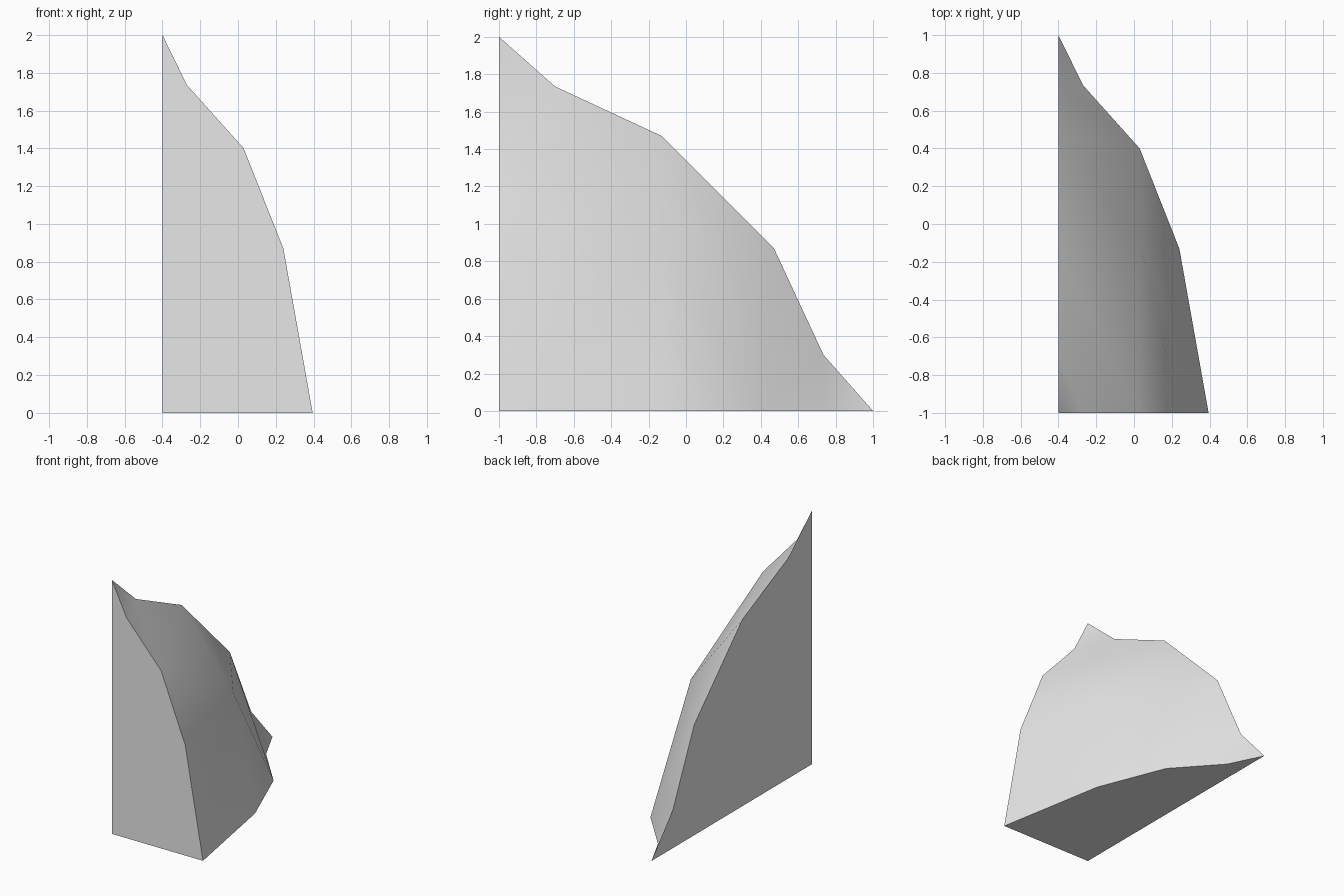
import bpy, bmesh
from math import radians

cube = bpy.data.objects.get("Cube")
if cube:
    bpy.data.objects.remove(cube, do_unlink=True)

# Stone colour
stone = bpy.data.materials.new("pale_grey_stone")
stone.use_nodes = True
grey = (0.8, 0.8, 0.8, 1)
stone.diffuse_color = grey
stone.node_tree.nodes["Principled BSDF"].inputs["Base Color"].default_value = grey

# Outline profiles: (x, reach) on the front and base walls, (y, z) on the side wall
LEFT, FRONT = -0.4, -1.0
half_profile = [(-0.27, 1.735), (0.03, 1.4), (0.24, 0.87)]
side_profile = [(0, 2), (0.3, 1.735), (0.87, 1.47), (1.47, 0.87), (1.735, 0.3), (2, 0)]

bm = bmesh.new()


def point(x, y, z):
    return bm.verts.new((x, FRONT + y, z))


front = [point(x, 0, r) for x, r in half_profile]
base = [point(x, r, 0) for x, r in half_profile]
side = [point(LEFT, y, z) for y, z in side_profile]
inner = point(LEFT, 0, 0)
toe = point(0.395, 0, 0)
bulge = point(0.035, 0.89, 0.89)


def add_face(*verts, smooth=False):
    bm.faces.new(verts).smooth = smooth


# Three flat walls
add_face(inner, toe, *reversed(front), side[0])
add_face(inner, side[-1], *base, toe)
add_face(inner, *side)

# Faceted outer surface, the same from the top down and from the back in
for rim, edge in ((front, side), (base, side[::-1])):
    add_face(edge[0], rim[0], edge[1], smooth=True)
    add_face(edge[1], rim[0], rim[1], edge[2], smooth=True)
    add_face(edge[2], rim[1], bulge, smooth=True)
    add_face(rim[1], rim[2], bulge, smooth=True)
    add_face(rim[2], toe, bulge, smooth=True)
add_face(side[2], bulge, side[3], smooth=True)

bmesh.ops.recalc_face_normals(bm, faces=bm.faces)
mesh = bpy.data.meshes.new("rock_wedge")
bm.to_mesh(mesh)
bm.free()
mesh.materials.append(stone)
rock = bpy.data.objects.new("rock_wedge", mesh)
bpy.context.collection.objects.link(rock)

# Soft shading with crisp wall edges
bpy.ops.object.select_all(action="DESELECT")
rock.select_set(True)
bpy.context.view_layer.objects.active = rock
bpy.ops.object.shade_smooth_by_angle(angle=radians(30))
